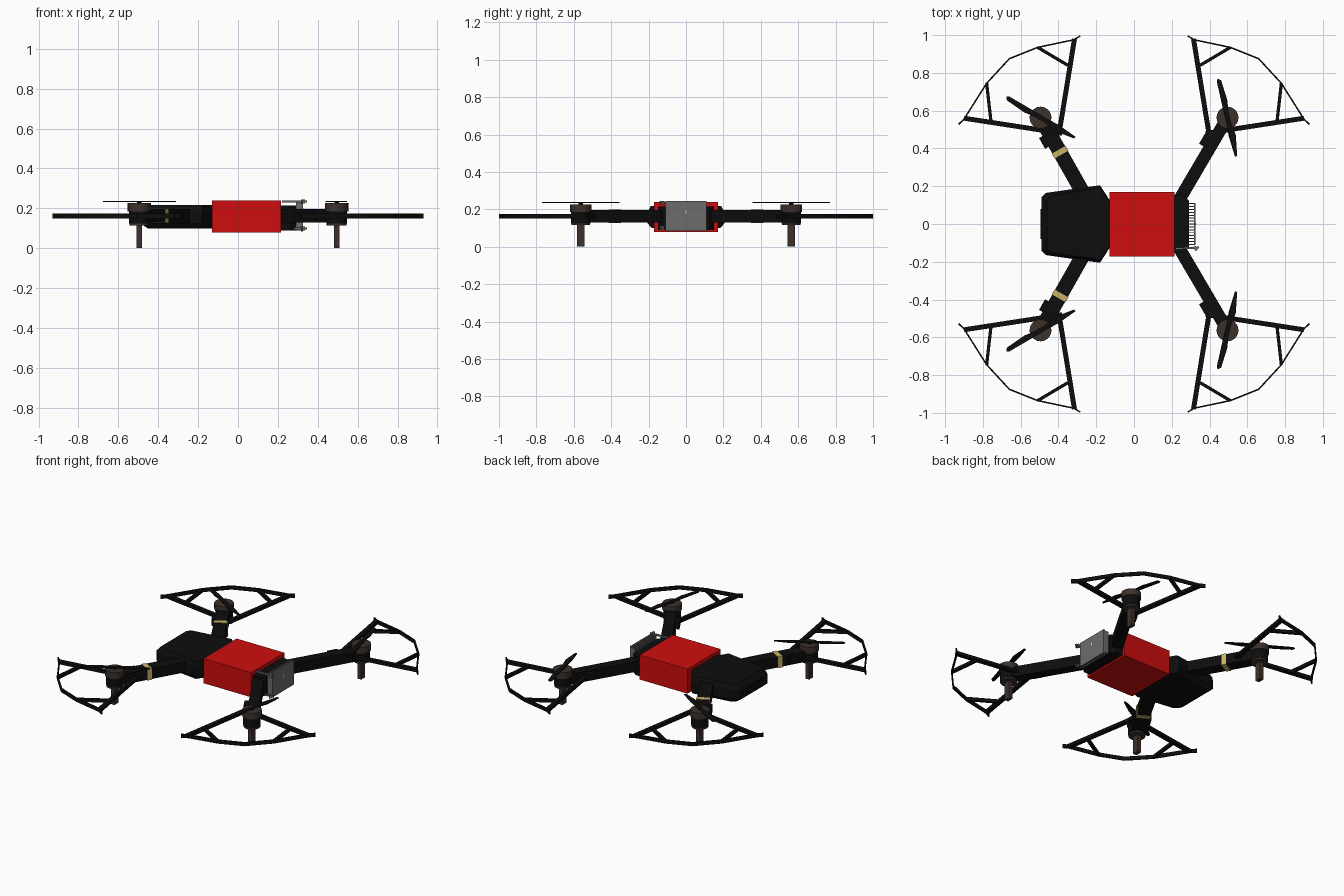
import bpy, bmesh, math
from mathutils import Vector, Matrix

cube = bpy.data.objects.get("Cube")
if cube:
    bpy.data.objects.remove(cube, do_unlink=True)


def material(name, r, g, b):
    m = bpy.data.materials.new(name)
    m.use_nodes = True
    m.diffuse_color = (r, g, b, 1)
    m.node_tree.nodes["Principled BSDF"].inputs["Base Color"].default_value = (r, g, b, 1)
    return m


BLACK = material("black", .004, .004, .004)
BROWN = material("dark brown", .045, .03, .024)
RED = material("red", .62, .004, .004)
GREY = material("grey", .15, .15, .15)
PALE = material("pale grey", .55, .55, .55)
YELLOW = material("yellow", .58, .45, .13)


def finish(name, bm, mat):
    bmesh.ops.recalc_face_normals(bm, faces=bm.faces)
    mesh = bpy.data.meshes.new(name)
    bm.to_mesh(mesh)
    bm.free()
    mesh.materials.append(mat)
    ob = bpy.data.objects.new(name, mesh)
    bpy.context.collection.objects.link(ob)
    return ob


def loft(name, rings, mat):
    """Closed solid through a stack of equal-sized rings of points."""
    bm = bmesh.new()
    loops = [[bm.verts.new(p) for p in ring] for ring in rings]
    n = len(loops[0])
    for lo, hi in zip(loops, loops[1:]):
        for i in range(n):
            j = (i + 1) % n
            bm.faces.new((lo[i], lo[j], hi[j], hi[i]))
    bm.faces.new(loops[0])
    bm.faces.new(loops[-1])
    return finish(name, bm, mat)


def prism(name, outline, z0, z1, mat):
    return loft(name, [[(x, y, z) for x, y in outline] for z in (z0, z1)], mat)


def box(name, x0, x1, y0, y1, z0, z1, mat):
    return prism(name, [(x0, y0), (x1, y0), (x1, y1), (x0, y1)], z0, z1, mat)


def bar(name, a, b, width, z0, z1, mat):
    """Straight beam between two plan points."""
    a, b = Vector(a), Vector(b)
    d = (b - a).normalized()
    s = Vector((-d.y, d.x)) * width / 2
    return prism(name, [a - s, b - s, b + s, a + s], z0, z1, mat)


def cylinder(name, x, y, r, z0, z1, mat, sides=24):
    bm = bmesh.new()
    bmesh.ops.create_cone(bm, cap_ends=True, segments=sides, radius1=r, radius2=r, depth=z1 - z0,
                          matrix=Matrix.Translation((x, y, (z0 + z1) / 2)))
    ob = finish(name, bm, mat)
    bpy.ops.object.select_all(action='DESELECT')
    bpy.context.view_layer.objects.active = ob
    ob.select_set(True)
    bpy.ops.object.shade_smooth_by_angle()
    return ob


# Central red housing
box("red_housing", -.13, .215, -.172, .17, .08, .24, RED)

# Black tail shell, chamfered at top and bottom
half = [(-.49, .14), (-.465, .165), (-.18, .205), (-.125, .12)]
outline = half + [(x, -y) for x, y in reversed(half)]
rings = []
for z, k in ((.1, .9), (.125, 1), (.185, 1), (.217, .92)):
    rings.append([(-.125 + (x + .125) * k, y * k, z) for x, y in outline])
loft("tail_shell", rings, BLACK)
box("tail_plate", -.495, -.485, -.08, .08, .135, .175, BLACK)

# Black nose block behind the cooling panel
prism("nose_block", [(.2, -.15), (.26, -.15), (.29, -.125), (.29, .125), (.26, .15), (.2, .15)],
      .09, .215, BLACK)

# Finned cooling panel
box("panel_face", .317, .326, -.11, .11, .085, .245, GREY)
for i in range(15):
    y = -.108 + i * .0154
    box("panel_fin", .29, .318, y - .0025, y + .0025, .09, .238, GREY)
box("panel_slot", .325, .329, -.004, .004, .175, .2, PALE)
for z in (.1, .235):
    bar("panel_bolt", (.22, -.13), (.345, -.125), .01, z - .005, z + .005, GREY)
    bar("panel_bolt_head", (.322, -.118), (.33, -.14), .014, z - .01, z + .01, GREY)

# Arms, motors, legs, propellers and guards, repeated at the four corners
ARC = [(.285, .995), (.32, .975), (.51, .935), (.66, .875), (.78, .745), (.9, .555), (.928, .528)]
STRUTS = [((.395, .49), (.315, .98), .026), ((.38, .48), (.9, .56), .026),
          ((.35, .84), (.51, .935), .017), ((.757, .54), (.78, .745), .017)]

for sx, end in ((1, "front"), (-1, "rear")):
    for sy, side in ((1, "a"), (-1, "b")):
        tag = f"{end}_{side}"

        def at(p):
            return (p[0] * sx, p[1] * sy)

        mx, my = .495, .563
        root = Vector((.235, .12)) if sx > 0 else Vector((.25, .13))
        hub = Vector((mx, my))
        along = (hub - root).normalized()
        across = Vector((along.y, -along.x))
        width = .066 if sx > 0 else .078

        # Arm with its cable clip
        bar("arm_" + tag, at(root), at(hub), width, .13, .197, BLACK)
        clip = hub - along * .16 - across * .045
        if sx < 0:
            clip = hub - along * .12 + across * .045
        bar("arm_clip_" + tag, at(clip - along * .035), at(clip + along * .03), .03,
            .145, .19, BLACK)
        if sx < 0:
            band = hub - along * .21
            bar("arm_band_" + tag, at(band - along * .015), at(band + along * .015),
                width + .006, .127, .2, YELLOW)

        # Motor on its mount, with landing leg below
        x, y = at(hub)
        cylinder("motor_mount_" + tag, x, y, .052, .125, .185, BLACK)
        cylinder("motor_base_" + tag, x, y, .05, .115, .126, BROWN)
        cylinder("motor_bell_" + tag, x, y, .058, .185, .226, BROWN)
        cylinder("motor_shaft_" + tag, x, y, .012, .22, .238, BLACK, 12)
        box("landing_leg_" + tag, x - .013, x + .013, y - .02, y + .02, 0, .118, BROWN)

        # Two-bladed propeller
        tip = Vector((-.048, .207)) if sx > 0 else Vector((.185, .11))
        d = tip.normalized()
        s = Vector((-d.y, d.x))
        blade = [(-.21, -.004), (-.1, -.022), (-.03, -.012), (.03, -.012), (.09, -.02),
                 (.2, -.012), (.213, .004), (.2, .012), (.03, .013), (-.03, .013),
                 (-.1, .016), (-.21, .008)]
        prism("propeller_" + tag, [at(hub + d * u + s * v) for u, v in blade], .233, .238, BLACK)

        # Propeller guard: struts and rim ribbon
        for a, b, w in STRUTS:
            bar("guard_strut_" + tag, at(a), at(b), w, .152, .172, BLACK)
        for a, b in zip(ARC, ARC[1:]):
            bar("guard_rim_" + tag, at(a), at(b), .008, .15, .174, BLACK)
